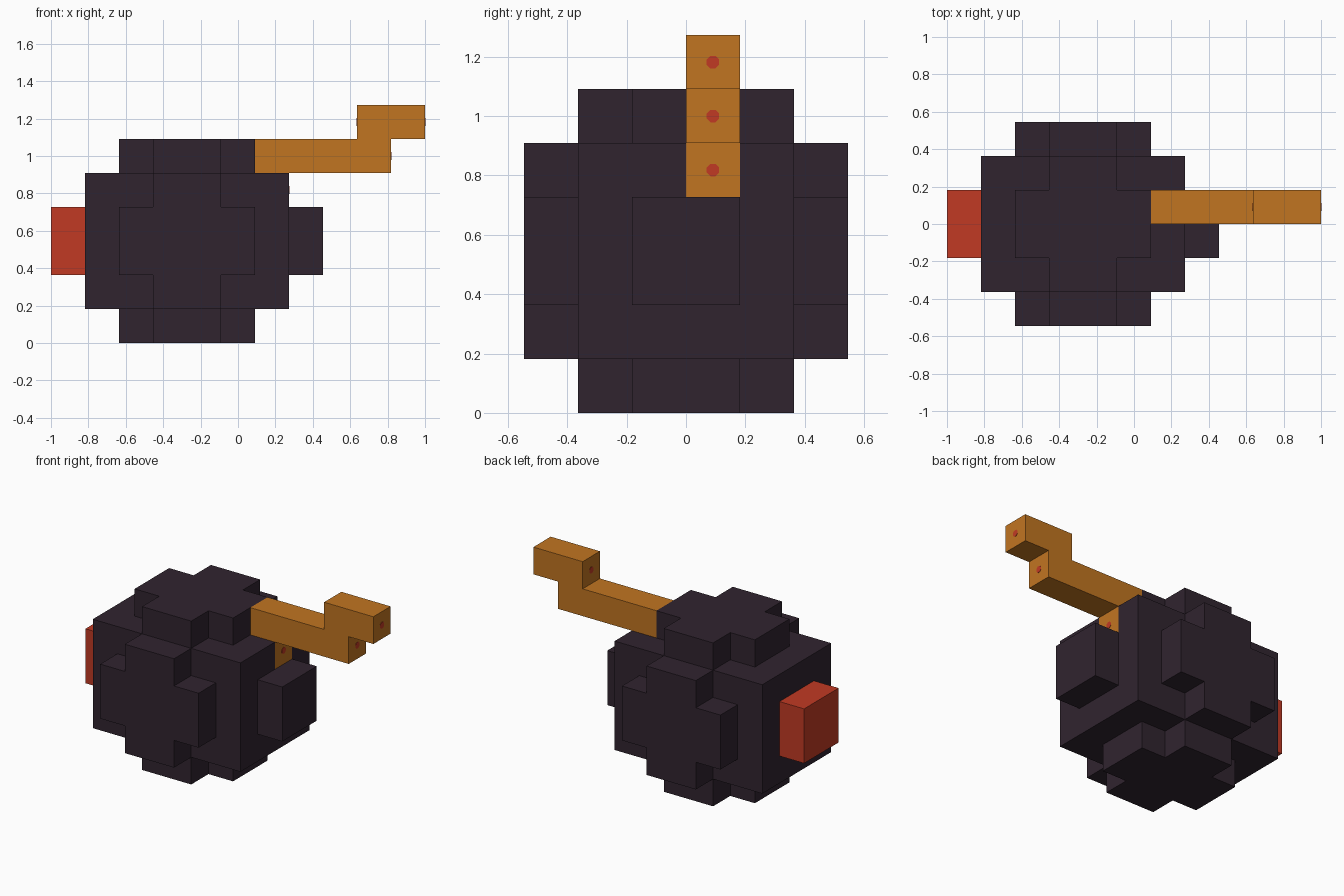
import bpy, bmesh, math
from mathutils import Matrix, Vector

cube = bpy.data.objects.get("Cube")
if cube:
    bpy.data.objects.remove(cube, do_unlink=True)

U = 2 / 11                      # one block
MID = Vector((-1.5, 0, 3))      # centre of the round body, in blocks


def material(name, srgb):
    lin = [((c / 255 + 0.055) / 1.055) ** 2.4 for c in srgb] + [1]
    m = bpy.data.materials.new(name)
    m.use_nodes = True
    m.diffuse_color = lin
    m.node_tree.nodes["Principled BSDF"].inputs["Base Color"].default_value = lin
    return m


DARK = material("dark plum", (48, 36, 47))
ORANGE = material("orange", (193, 117, 33))
RED = material("red", (193, 58, 36))


def finish(name, bm, *mats):
    """Scale from blocks to units and link the mesh as an object."""
    bmesh.ops.scale(bm, vec=(U, U, U), verts=bm.verts)
    bmesh.ops.recalc_face_normals(bm, faces=bm.faces)
    me = bpy.data.meshes.new(name)
    bm.to_mesh(me)
    bm.free()
    for m in mats:
        me.materials.append(m)
    ob = bpy.data.objects.new(name, me)
    bpy.context.collection.objects.link(ob)
    return ob


def box(lo, hi):
    bm = bmesh.new()
    lo, hi = Vector(lo), Vector(hi)
    bmesh.ops.create_cube(bm, size=1, matrix=Matrix.Translation((lo + hi) / 2)
                          @ Matrix.Diagonal((*(hi - lo), 1)))
    return bm


def prism(points, depth, matrix):
    """Extrude an xy outline along +z, then place it."""
    bm = bmesh.new()
    face = bm.faces.new([bm.verts.new((x, y, 0)) for x, y in points])
    ext = bmesh.ops.extrude_face_region(bm, geom=[face])["geom"]
    bmesh.ops.translate(bm, vec=(0, 0, depth),
                        verts=[g for g in ext if isinstance(g, bmesh.types.BMVert)])
    bmesh.ops.transform(bm, matrix=matrix, verts=bm.verts)
    return bm


# Core block, with one cell of its +x face cut out as the orange fuse base
bm = box((-4.5, -2, 1), (1.5, 2, 5))
for co, no in (((0, 0, 0), (0, 1, 0)), ((0, 1, 0), (0, 1, 0)), ((0, 0, 4), (0, 0, 1))):
    bmesh.ops.bisect_plane(bm, geom=bm.verts[:] + bm.edges[:] + bm.faces[:],
                           plane_co=co, plane_no=no)
for f in bm.faces:
    c = f.calc_center_median()
    if c.x > 1.49 and 0 < c.y < 1 and c.z > 4:
        f.material_index = 1
finish("body_core", bm, DARK, ORANGE)

# Cross-shaped layers on top, bottom, front and back
CROSS = [(2, -1), (2, 1), (1, 1), (1, 2), (-1, 2), (-1, 1),
         (-2, 1), (-2, -1), (-1, -1), (-1, -2), (1, -2), (1, -1)]
for name, angle in (("top", 0), ("front", 90), ("bottom", 180), ("back", 270)):
    place = (Matrix.Translation(MID) @ Matrix.Rotation(math.radians(angle), 4, 'X')
             @ Matrix.Translation((0, 0, 2)))
    finish(name + "_cross", prism(CROSS, 1, place), DARK)

# Square blocks on the two ends
finish("left_end_block", box((1.5, -1, 2), (2.5, 1, 4)), DARK)
finish("right_end_block", box((-5.5, -1, 2), (-4.5, 1, 4)), RED)

# Stepped fuse: side outline in x and z, one block deep
STEPS = [(0.5, 5), (4.5, 5), (4.5, 6), (5.5, 6), (5.5, 7), (3.5, 7), (3.5, 6), (0.5, 6)]
finish("fuse", prism(STEPS, 1, Matrix.Translation((0, 1, 0))
                     @ Matrix.Rotation(math.pi / 2, 4, 'X')), ORANGE)

# Small red octagons on the fuse ends
R = 0.125
OCTAGON = [(R * math.cos(a), R * math.sin(a))
           for a in (math.pi / 8 + i * math.pi / 4 for i in range(8))]
for name, x, z, side in (("tip", 5.5, 6.5, 1), ("step", 4.5, 5.5, 1),
                         ("base", 1.5, 4.5, 1), ("tip_rear", 3.5, 6.5, -1)):
    place = (Matrix.Translation((x, 0.5, z))
             @ Matrix.Rotation(side * math.pi / 2, 4, 'Y'))
    finish("fuse_dot_" + name, prism(OCTAGON, 0.01, place), RED)
